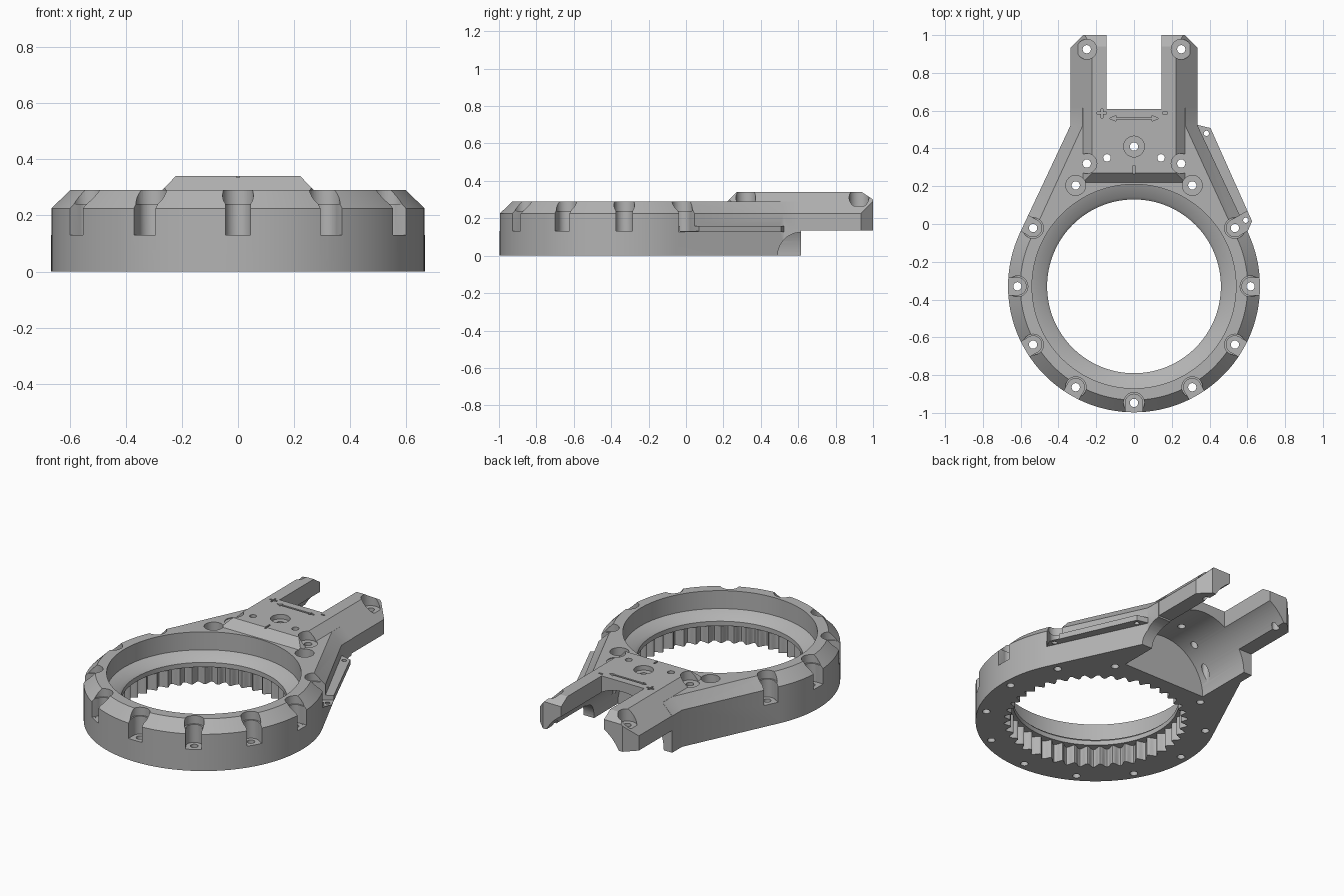
import bpy, bmesh, math

if "Cube" in bpy.data.objects:
    bpy.data.objects.remove(bpy.data.objects["Cube"], do_unlink=True)

CY = -0.33          # ring centre in y
R = 0.667           # ring outer radius

grey = bpy.data.materials.new("plain grey")
grey.use_nodes = True
grey.diffuse_color = (0.45, 0.45, 0.45, 1)
grey.node_tree.nodes["Principled BSDF"].inputs["Base Color"].default_value = (0.45, 0.45, 0.45, 1)


def loft(name, layers):
    """Closed solid through rings of points with equal counts."""
    bm = bmesh.new()
    rings = [[bm.verts.new(p) for p in layer] for layer in layers]
    n = len(rings[0])
    for a, b in zip(rings, rings[1:]):
        for i in range(n):
            j = (i + 1) % n
            bm.faces.new((a[i], a[j], b[j], b[i]))
    bm.faces.new(rings[0])
    bm.faces.new(rings[-1])
    bmesh.ops.recalc_face_normals(bm, faces=bm.faces)
    bmesh.ops.triangulate(bm, faces=bm.faces)
    mesh = bpy.data.meshes.new(name)
    bm.to_mesh(mesh)
    bm.free()
    mesh.materials.append(grey)
    obj = bpy.data.objects.new(name, mesh)
    bpy.context.collection.objects.link(obj)
    return obj


def prism(name, pts, axis, lo, hi):
    """Extrude a 2D outline along x, y or z."""
    place = {"x": lambda a, b, t: (t, a, b),
             "y": lambda a, b, t: (a, t, b),
             "z": lambda a, b, t: (a, b, t)}[axis]
    return loft(name, [[place(a, b, t) for a, b in pts] for t in (lo, hi)])


def circle(r, cx=0, cy=0, n=24):
    return [(cx + r * math.cos(math.tau * i / n), cy + r * math.sin(math.tau * i / n)) for i in range(n)]


def rect(x0, x1, y0, y1):
    return [(x0, y0), (x1, y0), (x1, y1), (x0, y1)]


def volume(mesh):
    bm = bmesh.new()
    bm.from_mesh(mesh)
    v = bm.calc_volume(signed=True)
    bm.free()
    return v


def combine(target, other, operation="DIFFERENCE"):
    """Boolean that keeps the first solver result with a sensible volume."""
    before = volume(target.data)
    mod = target.modifiers.new("join", "BOOLEAN")
    mod.operation = operation
    mod.object = other
    result = None
    for solver in ("MANIFOLD", "EXACT", "FLOAT"):
        mod.solver = solver
        target.update_tag()
        bpy.context.view_layer.update()
        graph = bpy.context.evaluated_depsgraph_get()
        mesh = bpy.data.meshes.new_from_object(target.evaluated_get(graph))
        after = volume(mesh)
        low, high = (before, 4 * before) if operation == "UNION" else (0.3 * before, before)
        if low < after < high:
            result = mesh
            break
    target.modifiers.clear()
    if result:
        target.data = result
    bpy.data.objects.remove(other, do_unlink=True)


def cut(target, pts, axis, lo, hi):
    combine(target, prism("cutter", pts, axis, lo, hi))


def body_outline(inset, z):
    """Circle flowing along tangents into the squared neck."""
    r, w = R - inset, 0.337 - inset
    start, end = math.radians(155), math.radians(385)
    pts = []
    for i in range(81):
        a = start + (end - start) * i / 80
        pts.append((r * math.cos(a), CY + r * math.sin(a), z))
    return pts + [(w, 0.52, z), (w, 0.615, z), (-w, 0.615, z), (-w, 0.52, z)]


# Ring and neck with a chamfered top edge
body = loft("ring_mount", [body_outline(0, 0), body_outline(0, 0.225), body_outline(0.065, 0.29)])

# Raised deck that runs on into the two arms
section = [(-0.335, 0.135), (0.335, 0.135), (0.335, 0.225),
           (0.222, 0.34), (-0.222, 0.34), (-0.335, 0.225)]
deck = prism("deck", section, "y", 0.22, 1.0)
cut(deck, [(0.20, 0.27), (0.33, 0.40), (0.1, 0.4), (0.1, 0.27)], "x", -1, 1)
cut(deck, [(0.88, 0.38), (1.06, 0.26), (1.1, 0.4)], "x", -1, 1)
for s in (-1, 1):
    cut(deck, [(s * 0.40, 0.87), (s * 0.2, 1.07), (s * 0.4, 1.07)], "z", 0, 1)
combine(body, deck, "UNION")

# Side rail
rail = [(0.32, 0.50), (0.335, 0.525), (0.405, 0.508), (0.625, 0.015), (0.597, -0.05), (0.55, -0.05)]
combine(body, prism("side_rail", rail, "z", 0.127, 0.16), "UNION")
for x, y in ((0.383, 0.48), (0.592, 0.02)):
    cut(body, circle(0.014, x, y), "z", 0.05, 0.2)

# Gap between arms, round channel underneath, and the side relief
cut(body, rect(-0.145, 0.145, 0.61, 1.2), "z", -0.1, 0.5)
cut(body, circle(0.28, n=96), "y", 0.26, 1.2)
cut(body, circle(0.125, 0.615, 0, 48), "x", 0.15, 0.5)

# Stepped bore
bore = [(0.46, 0.05), (0.46, 0.14), (0.475, 0.155), (0.54, 0.18), (0.54, 0.4)]
combine(body, loft("cutter", [[(x, y, z) for x, y in circle(r, 0, CY, 128)] for r, z in bore]))

# Scalloped inner teeth
teeth, steps = 42, 8
gear = []
for i in range(teeth * steps):
    a = math.tau * i / (teeth * steps)
    r = 0.492 + 0.019 * math.cos(teeth * a)
    gear.append((r * math.cos(a), CY + r * math.sin(a)))
cut(body, gear, "z", -0.1, 0.112)


def screw(x, y, floor, bore_r=0.053):
    cut(body, circle(bore_r, x, y, 32), "z", floor, 0.5)
    cut(body, circle(0.022, x, y, 16), "z", -0.1, 0.5)


# Screw pockets around the ring, open to the outside where they meet the wall
for k in range(12):
    if k == 3:
        continue
    a = math.radians(30 * k)
    c, s = math.cos(a), math.sin(a)
    x, y = 0.617 * c, CY + 0.617 * s
    if k in (2, 4):
        screw(x, y, 0.13)
        continue
    slot = [(x + u * c - v * s, y + u * s + v * c)
            for u, v in ((0, -0.045), (0.15, -0.045), (0.15, 0.045), (0, 0.045))]
    cut(body, slot, "z", 0.131, 0.5)
    cut(body, circle(0.055, x, y, 32), "z", 0.24, 0.5)
    screw(x, y, 0.13, 0.046)

# Deck and arm screws
for s in (-1, 1):
    screw(s * 0.25, 0.32, 0.285)
    screw(s * 0.25, 0.925, 0.265)
    cut(body, circle(0.02, s * 0.143, 0.35, 16), "z", 0.1, 0.5)
screw(0, 0.41, 0.312, 0.055)

# Shallow engraved direction marks
marks = [rect(-0.195, -0.145, 0.582, 0.592), rect(-0.175, -0.165, 0.562, 0.609),
         rect(0.152, 0.178, 0.582, 0.592), rect(-0.005, 0.005, 0.265, 0.31),
         rect(-0.1, 0.1, 0.553, 0.565)]
for s in (-1, 1):
    marks.append([(s * 0.13, 0.559), (s * 0.095, 0.574), (s * 0.095, 0.544)])
for m in marks:
    cut(body, m, "z", 0.331, 0.4)

bpy.ops.object.select_all(action="DESELECT")
body.select_set(True)
bpy.context.view_layer.objects.active = body
bpy.ops.object.shade_smooth_by_angle(angle=math.radians(28))
